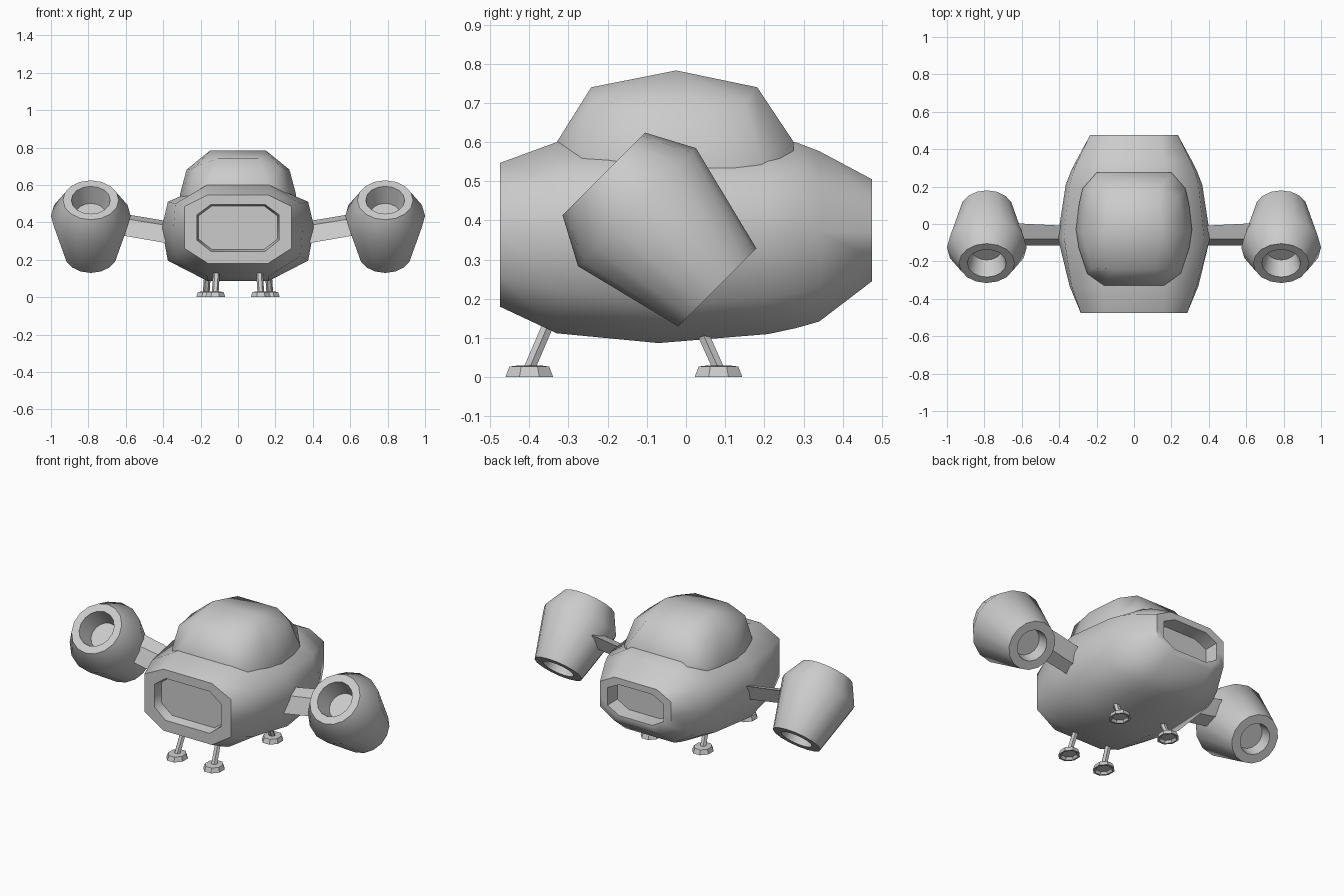
import bpy, bmesh
from math import sin, cos, pi, radians
from mathutils import Vector, Matrix

old = bpy.data.objects.get("Cube")
if old:
    bpy.data.objects.remove(old, do_unlink=True)

hull_grey = bpy.data.materials.new("hull_grey")
hull_grey.use_nodes = True
GREY = (0.6, 0.6, 0.6, 1)
hull_grey.diffuse_color = GREY
hull_grey.node_tree.nodes["Principled BSDF"].inputs["Base Color"].default_value = GREY


def finish(name, bm, angle):
    """Turn a bmesh into an object, smooth except across edges above the angle."""
    bmesh.ops.recalc_face_normals(bm, faces=bm.faces)
    for f in bm.faces:
        f.smooth = True
    for e in bm.edges:
        e.smooth = e.is_manifold and e.calc_face_angle() < radians(angle)
    mesh = bpy.data.meshes.new(name)
    bm.to_mesh(mesh)
    bm.free()
    mesh.materials.append(hull_grey)
    obj = bpy.data.objects.new(name, mesh)
    bpy.context.collection.objects.link(obj)
    return obj


def skin(bm, rings):
    """Bridge consecutive closed rings of equal length."""
    loops = [[bm.verts.new(p) for p in ring] for ring in rings]
    n = len(loops[0])
    for a, b in zip(loops, loops[1:]):
        for i in range(n):
            j = (i + 1) % n
            bm.faces.new((a[i], a[j], b[j], b[i]))
    return loops


def loft(name, rings, angle, matrix=None):
    bm = bmesh.new()
    loops = skin(bm, rings)
    bm.faces.new(loops[0])
    bm.faces.new(loops[-1])
    if matrix:
        bm.transform(matrix)
    return finish(name, bm, angle)


def circle(radius, z, sides, phase=0.0):
    return [(radius * cos(2 * pi * i / sides + phase),
             radius * sin(2 * pi * i / sides + phase), z) for i in range(sides)]


# Hull: cross-sections from the nose recess to the tail recess
def section(y, side, shoulder, flat, top, upper, lower, bottom):
    half = [(flat, top), (shoulder, upper), (side, 0.37), (shoulder, lower), (flat, bottom)]
    return [(x, y, z) for x, z in half] + [(-x, y, z) for x, z in reversed(half)]


loft("hull", [
    section(-0.42, 0.21, 0.21, 0.14, 0.487, 0.435, 0.31, 0.255),
    section(-0.475, 0.22, 0.22, 0.145, 0.495, 0.44, 0.305, 0.245),
    section(-0.475, 0.285, 0.285, 0.16, 0.547, 0.485, 0.26, 0.18),
    section(-0.33, 0.345, 0.335, 0.165, 0.60, 0.50, 0.22, 0.112),
    section(-0.07, 0.408, 0.375, 0.165, 0.60, 0.51, 0.195, 0.087),
    section(0.21, 0.365, 0.345, 0.165, 0.60, 0.505, 0.205, 0.11),
    section(0.28, 0.338, 0.325, 0.165, 0.60, 0.50, 0.215, 0.125),
    section(0.34, 0.308, 0.30, 0.16, 0.577, 0.49, 0.23, 0.142),
    section(0.475, 0.235, 0.235, 0.14, 0.505, 0.455, 0.305, 0.245),
    section(0.475, 0.185, 0.185, 0.11, 0.467, 0.43, 0.325, 0.283),
    section(0.39, 0.18, 0.18, 0.105, 0.462, 0.425, 0.33, 0.288),
], 58)

# Canopy: sloping wall between two rings, closed by a ridged roof
BASE = [(.16, -.33, .60), (.25, -.265, .565), (.295, -.13, .556), (.31, -.03, .55),
        (.295, .1, .553), (.275, .19, .556), (.2, .275, .60)]
EAVES = [(.11, -.242, .74), (.225, -.235, .70), (.255, -.13, .685), (.275, -.05, .682),
         (.26, .06, .688), (.235, .15, .70), (.13, .182, .74)]


def mirrored_ring(half, drop=0.0):
    right = [(x, y, z - drop) for x, y, z in half]
    return right + [(-x, y, z) for x, y, z in reversed(right)]


bm = bmesh.new()
loops = skin(bm, [mirrored_ring(BASE, 0.06), mirrored_ring(BASE), mirrored_ring(EAVES)])
eaves = loops[-1]
right, left = eaves[:7], eaves[:6:-1]
ridge_r, ridge_l = (bm.verts.new((s * 0.15, -0.025, 0.783)) for s in (1, -1))
bm.faces.new((right[0], left[0], ridge_l, ridge_r))
bm.faces.new((right[-1], left[-1], ridge_l, ridge_r))
for edge, ridge in ((right, ridge_r), (left, ridge_l)):
    for a, b in zip(edge, edge[1:]):
        bm.faces.new((a, b, ridge))
bm.faces.new(loops[0])
finish("canopy", bm, 43)

# Engine pods: tapered drums with an intake and an exhaust recess (radius, distance)
POD = [(0.08, 0.105), (0.104, 0.0), (0.149, 0.0), (0.213, 0.12),
       (0.141, 0.41), (0.09, 0.41), (0.08, 0.34)]
ROOT = [(-.115, .285), (-.08, .38), (-.01, .403), (-.045, .31)]
TIP = [(-.115, .33), (-.08, .422), (.003, .447), (-.035, .355)]
for side, label in ((1, "left"), (-1, "right")):
    tilt = Matrix.Translation((side * 0.787, -0.21, 0.519)) @ Matrix.Rotation(radians(-135), 4, "X")
    loft(label + "_engine_pod", [circle(r, d, 16) for r, d in POD], 45, tilt)

    # Pylon joining the pod to the hull
    loft(label + "_pylon", [[(side * 0.36, y, z) for y, z in ROOT],
                            [(side * 0.62, y, z) for y, z in TIP]], 30)

    # Landing legs: slanted strut on a flared, hollow-soled foot
    for end, x, foot_y, hip_y, hip_z in (("front", 0.122, -0.40, -0.345, 0.15),
                                         ("rear", 0.17, 0.083, 0.03, 0.14)):
        name = label + "_" + end
        ankle = Vector((side * x, foot_y, 0.022))
        hip = Vector((side * (x - 0.008), hip_y, hip_z))
        loft(name + "_strut", [[p + Vector(c) for c in circle(0.018, 0, 6)]
                               for p in (ankle, hip)], 30)
        place = Matrix.Translation((side * x, foot_y, 0)) @ Matrix.Diagonal((0.88, 1, 1, 1))
        rings = [(0.045, 0.014), (0.055, 0.0), (0.066, 0.0), (0.055, 0.027), (0.03, 0.03)]
        loft(name + "_foot", [circle(r, z, 8, pi / 8) for r, z in rings], 30, place)
